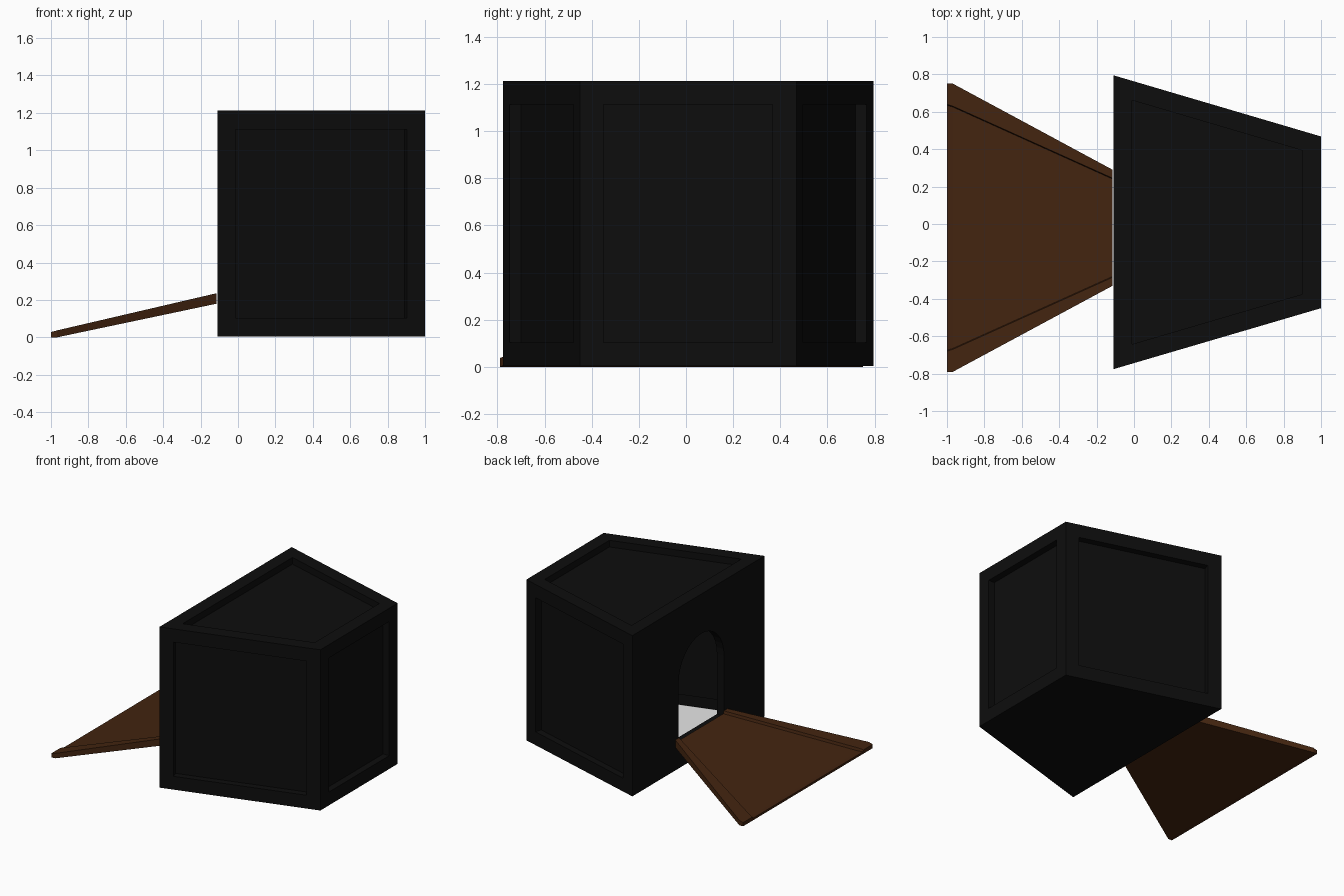
import bpy, bmesh, math
from mathutils import Vector

if "Cube" in bpy.data.objects:
    bpy.data.objects.remove(bpy.data.objects["Cube"])


def material(name, rgb):
    m = bpy.data.materials.new(name)
    m.diffuse_color = (*rgb, 1)
    m.use_nodes = True
    m.node_tree.nodes["Principled BSDF"].inputs["Base Color"].default_value = m.diffuse_color
    return m


BLACK = material("matte black", (0.004, 0.004, 0.004))
BROWN = material("dark brown", (0.055, 0.0175, 0.005))
PALE = material("pale floor", (0.95, 0.95, 0.95))


def finish(name, bm, mat):
    me = bpy.data.meshes.new(name)
    bm.to_mesh(me)
    bm.free()
    me.materials.append(mat)
    ob = bpy.data.objects.new(name, me)
    bpy.context.collection.objects.link(ob)
    return ob


# Shed shell: tapered box, recessed panels on top, sides and back
plan = [(-0.11, -0.776), (1, -0.45), (1, 0.468), (-0.11, 0.795)]
Z0, Z1 = 0.004, 1.212
bm = bmesh.new()
low = [bm.verts.new((x, y, Z0)) for x, y in plan]
high = [bm.verts.new((x, y, Z1)) for x, y in plan]
bm.faces.new(low[::-1])
panels = [bm.faces.new(high)]
for i in range(3):
    panels.append(bm.faces.new((low[i], low[i + 1], high[i + 1], high[i])))
bm.normal_update()
bmesh.ops.inset_individual(bm, faces=panels, thickness=0.1, use_even_offset=True)
bmesh.ops.inset_individual(bm, faces=panels, thickness=0.0, depth=-0.05)

# Doorway wall with an arched opening
DY, R, SPRING, SILL = -0.025, 0.27, 0.645, 0.19
arch = [(DY - R, SILL), (DY + R, SILL)]
arch += [(DY + R * math.cos(math.pi * k / 16), SPRING + R * math.sin(math.pi * k / 16))
         for k in range(17)]
av = [bm.verts.new((-0.11, y, z)) for y, z in arch]
loop = [bm.edges.new((av[i], av[(i + 1) % len(av)])) for i in range(len(av))]
outer = [low[3], low[0], high[0], high[3]]
rim = [bm.edges.get((outer[i], outer[(i + 1) % 4])) or
       bm.edges.new((outer[i], outer[(i + 1) % 4])) for i in range(4)]
res = bmesh.ops.triangle_fill(bm, edges=loop + rim, use_beauty=True,
                              normal=Vector((-1, 0, 0)))
bm.normal_update()
for f in res["geom"]:
    if isinstance(f, bmesh.types.BMFace) and f.normal.x > 0:
        f.normal_flip()

# Door jamb
jv = [bm.verts.new((-0.05, y, z)) for y, z in arch]
n = len(av)
for i in range(n):
    j = (i + 1) % n
    bm.faces.new((av[i], av[j], jv[j], jv[i]))
finish("shed_shell", bm, BLACK)

# Inside floor
bm = bmesh.new()
bm.faces.new([bm.verts.new((0.44 + (x - 0.44) * 0.98, y * 0.98, 0.008)) for x, y in plan])
finish("inside_floor", bm, PALE)

# Ramp: lofted sections with a raised rail on each side
# x, half width, rail inner half width, bottom z, top z, recess
sections = [(-1.0, 0.77, 0.66, 0.0, 0.028, 0.012),
            (-0.968, 0.77, 0.65, 0.0, 0.037, 0.02),
            (-0.114, 0.31, 0.265, 0.18, 0.236, 0.02)]
CY = -0.02
bm = bmesh.new()
rings = []
for x, w, r, b, t, d in sections:
    prof = [(-w, b), (w, b), (w, t), (r, t), (r - 0.005, t - d),
            (-r + 0.005, t - d), (-r, t), (-w, t)]
    rings.append([bm.verts.new((x, CY + y, z)) for y, z in prof])
for a, c in zip(rings, rings[1:]):
    for i in range(8):
        j = (i + 1) % 8
        bm.faces.new((a[i], a[j], c[j], c[i]))
bm.faces.new(rings[0])
bm.faces.new(rings[-1][::-1])
bmesh.ops.recalc_face_normals(bm, faces=bm.faces[:])
finish("ramp", bm, BROWN)
